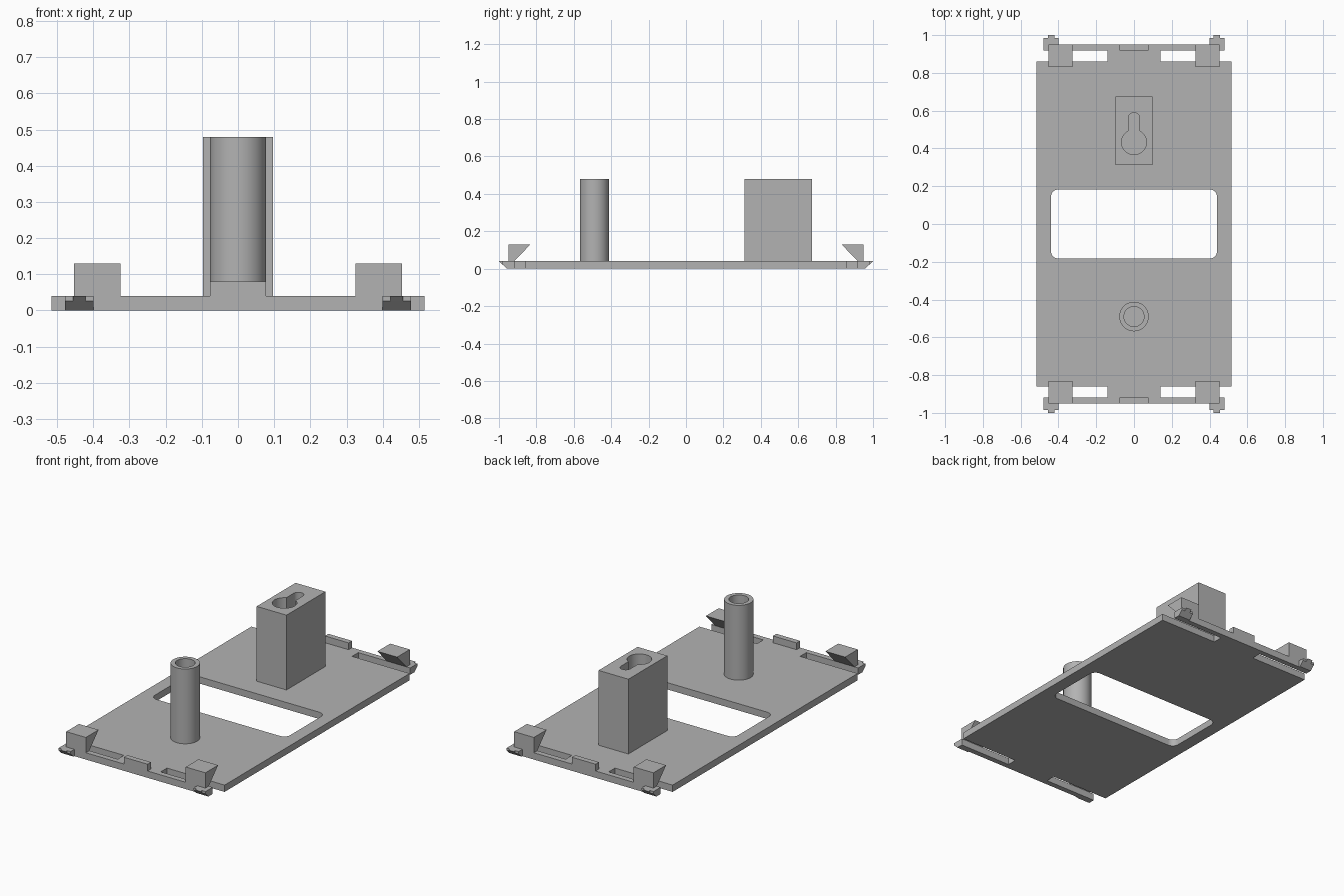
import bpy, bmesh, math
from mathutils import Vector

cube = bpy.data.objects.get("Cube")
if cube:
    bpy.data.objects.remove(cube, do_unlink=True)

# Single grey plastic
grey = bpy.data.materials.new("grey plastic")
grey.use_nodes = True
colour = (0.45, 0.45, 0.45, 1)
grey.diffuse_color = colour
grey.node_tree.nodes["Principled BSDF"].inputs["Base Color"].default_value = colour


def prism(name, loops, lo, hi, axis="z"):
    """Extrude an outline (first loop) with optional holes (other loops)."""
    bm = bmesh.new()
    edges = []
    for loop in loops:
        verts = [bm.verts.new((a, b, lo) if axis == "z" else (lo, a, b)) for a, b in loop]
        for i, v in enumerate(verts):
            edges.append(bm.edges.new((v, verts[i - 1])))
    bmesh.ops.triangle_fill(bm, edges=edges, use_beauty=True)
    geom = bmesh.ops.extrude_face_region(bm, geom=bm.faces[:], use_keep_orig=True)["geom"]
    shift = Vector((0, 0, hi - lo)) if axis == "z" else Vector((hi - lo, 0, 0))
    bmesh.ops.translate(bm, vec=shift, verts=[g for g in geom if isinstance(g, bmesh.types.BMVert)])
    bmesh.ops.recalc_face_normals(bm, faces=bm.faces[:])
    mesh = bpy.data.meshes.new(name)
    bm.to_mesh(mesh)
    bm.free()
    mesh.materials.append(grey)
    obj = bpy.data.objects.new(name, mesh)
    bpy.context.collection.objects.link(obj)
    bpy.ops.object.select_all(action="DESELECT")
    obj.select_set(True)
    bpy.context.view_layer.objects.active = obj
    bpy.ops.object.shade_smooth_by_angle(angle=math.radians(30))
    return obj


def arc(cx, cy, r, start, end, steps):
    angles = [math.radians(start + (end - start) * i / steps) for i in range(steps + 1)]
    return [(cx + r * math.cos(t), cy + r * math.sin(t)) for t in angles]


def circle(cx, cy, r):
    return arc(cx, cy, r, 0, 360, 64)[:-1]


def rect(x0, x1, y0, y1):
    return [(x0, y0), (x1, y0), (x1, y1), (x0, y1)]


TOP = 0.04      # plate thickness
TALL = 0.48     # height of post and keyhole block

# Base plate with snap arms at the ends and a rounded window
quarter = [(0.515, 0.86), (0.14, 0.86), (0.14, 0.918), (0.478, 0.918), (0.478, 0.95)]
half = quarter + [(-x, y) for x, y in reversed(quarter)]
outline = half + [(-x, -y) for x, y in half]
window = []
for sx, sy, start in ((1, 1, 0), (-1, 1, 90), (-1, -1, 180), (1, -1, 270)):
    window += arc(sx * 0.40, sy * 0.143, 0.04, start, start + 90, 8)
prism("base_plate", [outline, window], 0, TOP)

# Hollow screw post
prism("screw_post", [circle(0, -0.49, 0.078), circle(0, -0.49, 0.053)], TOP, TALL)

# Hanging block with keyhole opening
neck, big = 0.03, 0.066
a = math.degrees(math.acos(neck / big))
keyhole = arc(0, 0.433, big, 180 - a, 360 + a, 40) + arc(0, 0.56, neck, 0, 180, 16)
prism("keyhole_block", [rect(-0.097, 0.097, 0.312, 0.674), keyhole], TOP, TALL)

# Snap hooks, feet, nubs and centre tabs at both ends
hook = [(0.95, TOP), (0.95, 0.13), (0.832, 0.13), (0.918, TOP)]
foot = [(0.95, 0), (0.957, 0), (0.985, 0.026), (0.985, TOP), (0.95, TOP)]
nub = [(0.985, 0.026), (1.0, TOP), (0.985, TOP)]
for sy, end in ((-1, "front"), (1, "back")):
    prism(end + "_tab", [rect(-0.077, 0.077, sy * 0.918, sy * 0.95)], TOP, 0.08)
    for sx, side in ((-1, "right"), (1, "left")):
        for part, profile, x0, x1 in (("hook", hook, 0.325, 0.453),
                                      ("foot", foot, 0.40, 0.478),
                                      ("nub", nub, 0.422, 0.456)):
            prism(f"{end}_{side}_{part}", [[(sy * y, z) for y, z in profile]],
                  sx * x0, sx * x1, "x")
